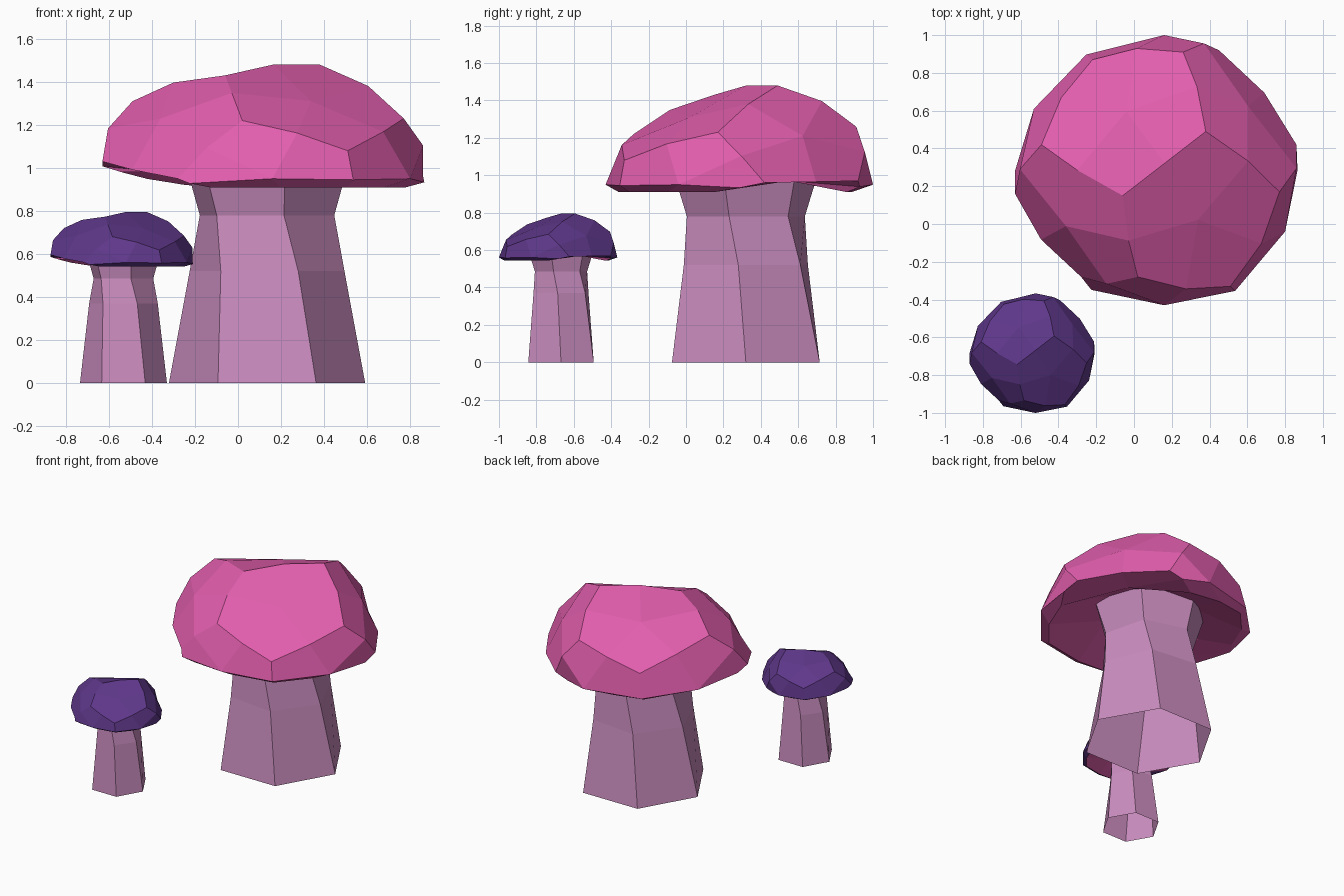
import bpy, bmesh, math
from mathutils import Vector

if "Cube" in bpy.data.objects:
    bpy.data.objects.remove(bpy.data.objects["Cube"])


def material(name, rgb):
    m = bpy.data.materials.new(name)
    m.diffuse_color = (*rgb, 1)
    m.use_nodes = True
    m.node_tree.nodes["Principled BSDF"].inputs["Base Color"].default_value = m.diffuse_color
    return m


pink = material("pink cap", (0.76, 0.112, 0.42))
purple = material("purple cap", (0.112, 0.038, 0.25))
mauve = material("mauve stem", (0.58, 0.26, 0.51))

# Squashed dodecahedron corners: capitals on the dome and rim, lower case beneath
CORNERS = {
    'A': (-.06, .15, 1.43), 'B': (.38, .49, 1.48), 'C': (.02, -.28, 1.22),
    'D': (.51, -.33, 1.08), 'E': (.77, .17, 1.23), 'F': (.26, .91, 1.26),
    'G': (-.49, .42, 1.31), 'H': (-.22, .87, 1.12),
    'I': (.86, .42, .96), 'J': (.45, .92, .97), 'K': (-.63, .16, 1.03), 'L': (-.28, -.28, .95),
    'a': (-.15, .08, 1.08), 'b': (.29, .42, 1.08), 'c': (-.13, -.34, .91), 'd': (.51, -.30, .91),
    'e': (.78, .15, .91), 'f': (.21, .86, .91), 'g': (-.54, .40, .98), 'h': (-.24, .85, .92),
}
DOME = {"ABEDC": 1.07, "BAGHF": 1.1, "ACLKG": 1.18, "BFJIE": 1.14}  # bulge
RIM = {"CLcdD": (.16, -.43, .95), "EIedD": (.80, -.04, .95),          # centre point
       "FJfhH": (.16, 1.0, .95), "GHhgK": (-.53, .61, .98)}
UNDER = {"KLcag": .98, "IJfbe": .97, "abedc": 1.05, "baghf": 1.05}    # centre height
CENTRE = Vector((.115, .285, .96))


def finish(name, bm, mats):
    me = bpy.data.meshes.new(name)
    bm.to_mesh(me)
    bm.free()
    for m in mats:
        me.materials.append(m)
    bpy.context.collection.objects.link(bpy.data.objects.new(name, me))


def cap(name, mats, scale, shift):
    """Dodecahedron with each pentagon split into five quads, hollowed underneath."""
    bm = bmesh.new()
    pos = {k: Vector(p) for k, p in CORNERS.items()}
    made = {}

    def vert(key, p):
        if key not in made:
            made[key] = bm.verts.new(p * scale + shift)
        return made[key]

    def mid(p, q):
        m = CENTRE + ((pos[p] + pos[q]) / 2 - CENTRE) * 1.065
        m.z = min(max(m.z, .91), 1.48)
        if p.lower() == q.lower():      # rim edges sit on the equator
            m.z = .945
        return vert(frozenset((p, q)), m)

    for f in [*DOME, *RIM, *UNDER]:
        c = sum((pos[k] for k in f), Vector()) / 5
        if f in DOME:
            c = CENTRE + (c - CENTRE) * DOME[f]
        elif f in RIM:
            c = Vector(RIM[f])
        else:
            c.z = UNDER[f]
        cv = vert(f, c)
        for i, k in enumerate(f):
            face = bm.faces.new((vert(k, pos[k]), mid(k, f[(i + 1) % 5]), cv, mid(f[i - 1], k)))
            # pink gills inside the lip
            face.material_index = int(f in UNDER and k.islower())
    bmesh.ops.recalc_face_normals(bm, faces=bm.faces)
    finish(name, bm, mats)


def stem(name, scale, shift):
    """Twisted, open hexagonal column; its foot always stands on the ground."""
    bm = bmesh.new()
    rings = []
    for z, r, twist in ((0, .456, 0), (.52, .362, -6.4), (.78, .325, -16), (1.06, .41, -18)):
        ring = []
        for i in range(6):
            t = math.radians(60 * i + twist)
            p = Vector((.135 + r * math.cos(t), .32 + r * math.sin(t), z)) * scale + shift
            if z == 0:
                p.z = 0
            ring.append(bm.verts.new(p))
        rings.append(ring)
    for lo, hi in zip(rings, rings[1:]):
        for i in range(6):
            j = (i + 1) % 6
            bm.faces.new((lo[i], lo[j], hi[j], hi[i]))
    finish(name, bm, [mauve])


# Large mushroom, and the small one as a scaled copy with a longer foot
for size, mat, scale, shift in (("large", pink, 1, (0, 0, 0)),
                                ("small", purple, .443, (-.592, -.81, .14))):
    cap(size + "_cap", [mat, pink], scale, Vector(shift))
    stem(size + "_stem", scale, Vector(shift))
